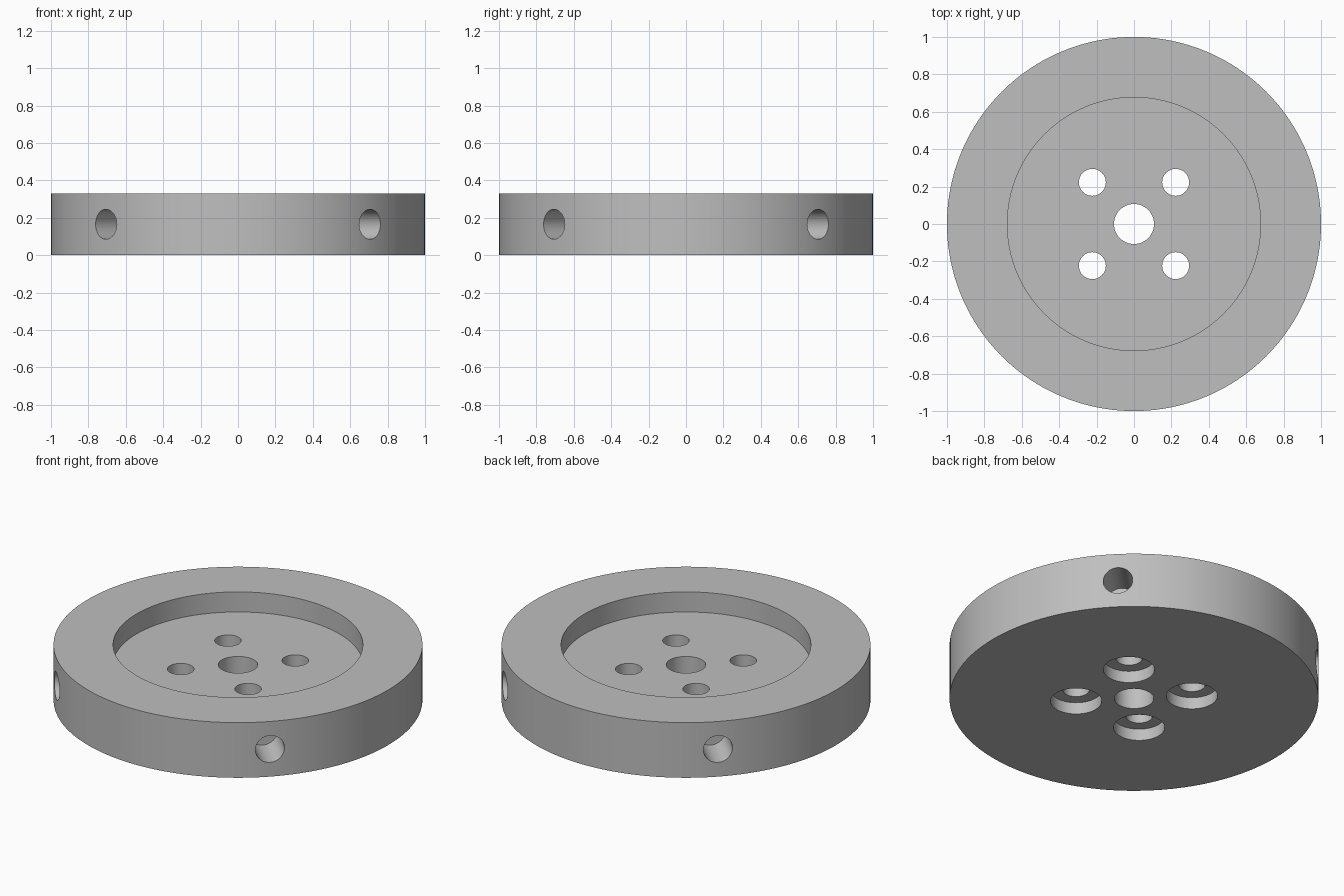
import bpy
import math
from mathutils import Matrix

cube = bpy.data.objects.get("Cube")
if cube:
    bpy.data.objects.remove(cube, do_unlink=True)

HEIGHT = 0.33
FLOOR = 0.21          # height of the recess floor
SIDE_DEPTH = 0.225    # depth of the blind holes in the rim
BORE_DEPTH = 0.07     # depth of the counterbores underneath

grey = bpy.data.materials.new("grey metal")
grey.use_nodes = True
colour = (0.52, 0.52, 0.52, 1)
grey.diffuse_color = colour
grey.node_tree.nodes["Principled BSDF"].inputs["Base Color"].default_value = colour


def cylinder(name, radius, low, high, sides, place=Matrix()):
    """Cylinder along local z from low to high, moved by a matrix."""
    bpy.ops.mesh.primitive_cylinder_add(vertices=sides, radius=radius, depth=high - low)
    ob = bpy.context.object
    ob.name = name
    ob.data.transform(place @ Matrix.Translation((0, 0, (low + high) / 2)))
    ob.data.materials.append(grey)
    return ob


# Solid disc
disc = cylinder("wheel_disc", 1, 0, HEIGHT, 160)

# Wide recess on top and the central bore
cutters = [
    cylinder("recess_cutter", 0.677, FLOOR, HEIGHT + 0.1, 128),
    cylinder("centre_bore_cutter", 0.107, -0.1, HEIGHT, 64),
]

# On each diagonal: bolt hole, counterbore below, blind hole in the rim
for i in range(4):
    turn = Matrix.Rotation(math.radians(45 + 90 * i), 4, "Z")
    bolt = turn @ Matrix.Translation((0.315, 0, 0))
    side = (turn @ Matrix.Translation((0, 0, HEIGHT / 2))
            @ Matrix.Rotation(math.radians(90), 4, "Y"))
    cutters += [
        cylinder("bolt_hole_cutter", 0.072, -0.1, HEIGHT, 48, bolt),
        cylinder("counterbore_cutter", 0.139, -0.1, BORE_DEPTH, 48, bolt),
        cylinder("rim_hole_cutter", 0.08, 1 - SIDE_DEPTH, 1.1, 48, side),
    ]

# Cut every hole, then drop the cutters
bpy.ops.object.select_all(action="DESELECT")
disc.select_set(True)
bpy.context.view_layer.objects.active = disc
for cutter in cutters:
    cutter.hide_render = True
    cut = disc.modifiers.new("cut", "BOOLEAN")
    cut.operation = "DIFFERENCE"
    cut.solver = "EXACT"
    cut.object = cutter
    bpy.ops.object.modifier_apply(modifier=cut.name)
    bpy.data.objects.remove(cutter, do_unlink=True)

bpy.ops.object.shade_smooth_by_angle(angle=math.radians(30))
